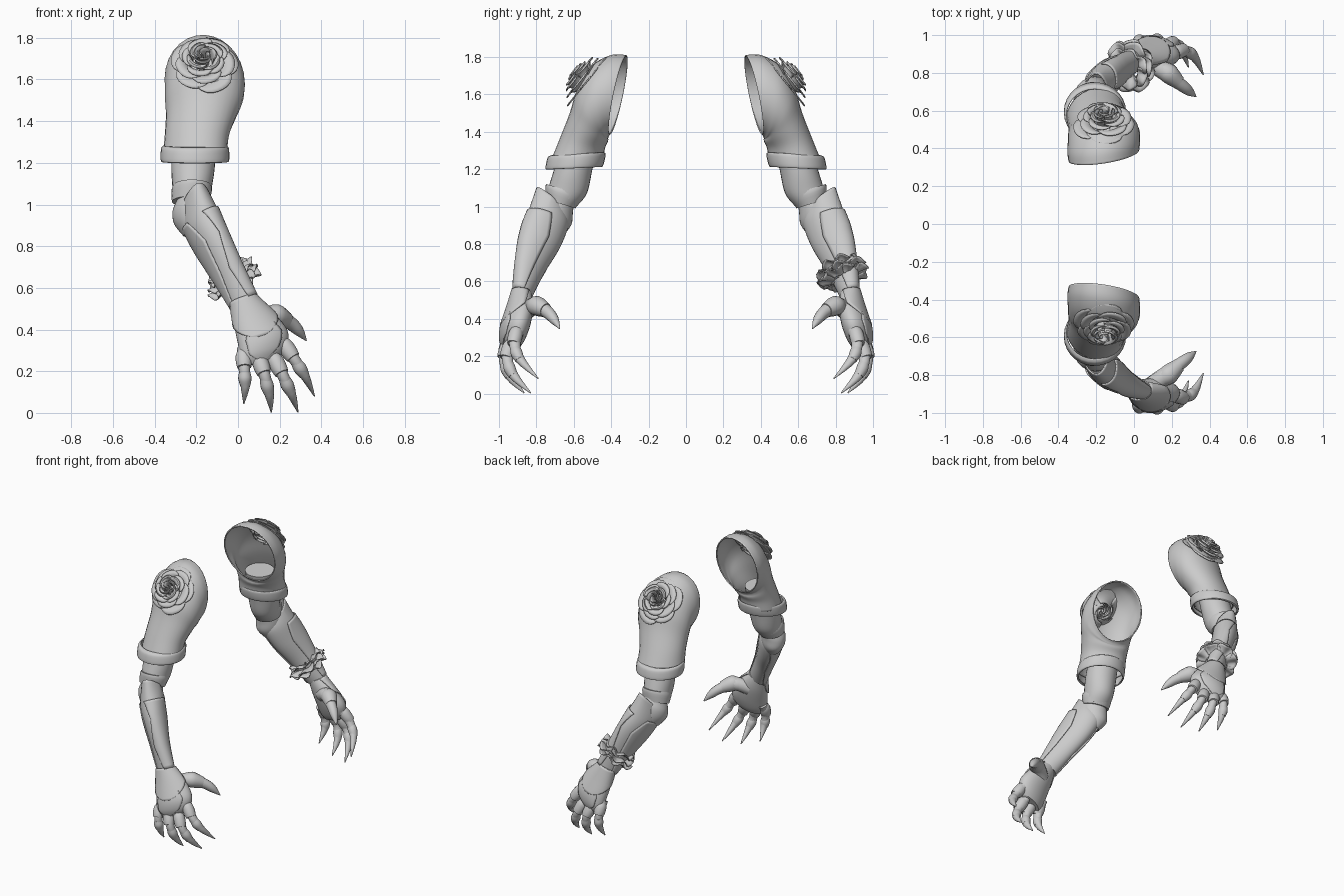
import bpy, math, random
from mathutils import Vector as V

if "Cube" in bpy.data.objects:
    bpy.data.objects.remove(bpy.data.objects["Cube"])

random.seed(3)
mat = bpy.data.materials.new("plain_grey")
mat.diffuse_color = (0.6, 0.6, 0.6, 1)
mat.use_nodes = True
mat.node_tree.nodes["Principled BSDF"].inputs["Base Color"].default_value = mat.diffuse_color


def make(name, verts, faces, thick=0.0, mirror=True, offset=-1):
    """Mesh object, optionally thickened and mirrored to the other arm."""
    me = bpy.data.meshes.new(name)
    me.from_pydata([tuple(v) for v in verts], [], faces)
    me.materials.append(mat)
    ob = bpy.data.objects.new(name, me)
    bpy.context.collection.objects.link(ob)
    bpy.ops.object.select_all(action='DESELECT')
    ob.select_set(True)
    bpy.context.view_layer.objects.active = ob
    bpy.ops.object.mode_set(mode='EDIT')
    bpy.ops.mesh.select_all(action='SELECT')
    bpy.ops.mesh.normals_make_consistent(inside=False)
    bpy.ops.object.mode_set(mode='OBJECT')
    bpy.ops.object.shade_smooth_by_angle(angle=math.radians(45))
    if thick:
        m = ob.modifiers.new("thickness", 'SOLIDIFY')
        m.thickness, m.offset = thick, offset
    if mirror:
        m = ob.modifiers.new("other_arm", 'MIRROR')
        m.use_axis = (False, True, False)
    return ob


def spline(rows, n):
    """Catmull-Rom through rows of vectors/numbers."""
    out = []
    for i in range(len(rows) - 1):
        p = [rows[max(0, min(len(rows) - 1, i + k))] for k in (-1, 0, 1, 2)]
        for j in range(n):
            t = j / n
            out.append([0.5 * (2 * b + (c - a) * t + (2 * a - 5 * b + 4 * c - d) * t * t
                               + (3 * b - a - 3 * c + d) * t ** 3) for a, b, c, d in zip(*p)])
    return out + [rows[-1]]


def rings(table, wdir):
    """Rows (outer point, inner point, half width) -> centre, v, u."""
    w = V(wdir).normalized()
    return [[(V(a) + V(b)) / 2, (V(a) - V(b)) / 2, w * h] for a, b, h in table]


def loft(name, rows, n=5, sides=28, caps=(True, True), thick=0, point=0):
    rows = spline(rows, n)
    vs, fs = [], []
    for k, (c, v, u) in enumerate(rows):
        p = point * max(0, 1 - k / 6)
        for i in range(sides):
            a = 2 * math.pi * i / sides
            co = math.cos(a)
            vs.append(c + v * (co * abs(co) ** p if co > 0 else co) + u * math.sin(a))
    for k in range(len(rows) - 1):
        for i in range(sides):
            j = (i + 1) % sides
            fs.append((k * sides + i, k * sides + j, (k + 1) * sides + j, (k + 1) * sides + i))
    if caps[0]:
        fs.append(tuple(range(sides)))
    if caps[1]:
        fs.append(tuple(range(len(vs) - sides, len(vs))))
    return make(name, vs, fs, thick)


def plate(name, rows, edges, grow=1.06, n=5, cols=12):
    """Thin armour plate over part of a loft; edges = angle range per row."""
    rows = spline(rows, n)
    ed = []
    for i in range(len(edges) - 1):
        ed += [[p + (q - p) * j / n for p, q in zip(edges[i], edges[i + 1])] for j in range(n)]
    ed.append(edges[-1])
    vs, w = [], cols + 1
    for (c, v, u), (a0, a1) in zip(rows, ed):
        for i in range(w):
            a = math.radians(a0 + (a1 - a0) * i / cols)
            vs.append(c + (v * math.cos(a) + u * math.sin(a)) * grow)
    fs = [(k * w + i, k * w + i + 1, (k + 1) * w + i + 1, (k + 1) * w + i)
          for k in range(len(rows) - 1) for i in range(cols)]
    return make(name, vs, fs, 0.008, offset=0)


def tube(name, pts, radii, n=4, flat=1.0):
    """Round tapered tube along points."""
    pts = [V(p) for p in pts]
    rows = []
    for i, p in enumerate(pts):
        d = (pts[min(i + 1, len(pts) - 1)] - pts[max(i - 1, 0)]).normalized()
        v = (V((0.2, -1, 0)) - d * V((0.2, -1, 0)).dot(d)).normalized()
        rows.append([p, v * radii[i], d.cross(v) * radii[i] * flat])
    return loft(name, rows, n, 14)


def petals(name, centre, axis, layers, mirror=True, wave=0.0):
    """Rings of cupped petals; layer = count, base r, rim r, base h, rim h, span."""
    ax = V(axis).normalized()
    e1 = ax.cross(V((1, 0, 0))).normalized()
    e2 = ax.cross(e1)
    vs, fs, S, T = [], [], 6, 10
    for li, (cnt, r0, r1, h0, h1, span) in enumerate(layers):
        for k in range(cnt):
            mid = 2 * math.pi * k / cnt + li * 0.8 + random.uniform(-0.1, 0.1)
            o, jit = len(vs), random.uniform(0.94, 1.06)
            for s in range(S + 1):
                for t in range(T + 1):
                    f, q = s / S, 2 * t / T - 1
                    f *= 1 - 0.35 * abs(q) ** 3
                    a = mid + q * span / 2
                    r = (r0 + (r1 - r0) * f ** 1.3) * jit - 0.012 * q
                    h = h0 + (h1 - h0) * (math.sin(f * 2.0) / 0.91) + wave * f * math.sin(q * 5 + k)
                    vs.append(V(centre) + ax * h + (e1 * math.cos(a) + e2 * math.sin(a)) * r)
            w = T + 1
            fs += [(o + s * w + t, o + s * w + t + 1, o + (s + 1) * w + t + 1, o + (s + 1) * w + t)
                   for s in range(S) for t in range(T)]
    return make(name, vs, fs, 0.006, mirror, 0)


# Puffed sleeve, open at the shoulder, and its hem
loft("sleeve", rings([
    ((-.16, -.32, 1.81), (-.16, -.405, 1.385), .19),
    ((-.16, -.40, 1.81), (-.16, -.415, 1.375), .195),
    ((-.16, -.50, 1.755), (-.16, -.42, 1.365), .193),
    ((-.165, -.575, 1.64), (-.17, -.42, 1.36), .185),
    ((-.18, -.62, 1.50), (-.18, -.42, 1.345), .168),
    ((-.20, -.675, 1.36), (-.195, -.435, 1.31), .155),
    ((-.205, -.72, 1.25), (-.205, -.445, 1.25), .155)], (1, -.15, -.05)),
    caps=(False, False), thick=.008)
loft("sleeve_hem", rings([
    ((-.208, -.715, 1.275), (-.205, -.435, 1.29), .152),
    ((-.208, -.738, 1.265), (-.205, -.43, 1.28), .162),
    ((-.208, -.748, 1.23), (-.205, -.435, 1.245), .165),
    ((-.208, -.75, 1.20), (-.205, -.445, 1.215), .163),
    ((-.208, -.735, 1.198), (-.205, -.455, 1.212), .152)], (1, 0, 0)),
    n=3, caps=(False, False), thick=.008)

# Upper arm, elbow collar and elbow
loft("upper_arm", rings([
    ((-.21, -.645, 1.40), (-.21, -.46, 1.38), .10),
    ((-.215, -.705, 1.20), (-.215, -.50, 1.20), .105),
    ((-.22, -.735, 1.10), (-.22, -.53, 1.07), .095),
    ((-.22, -.745, 1.04), (-.225, -.585, 1.00), .085)], (1, 0, 0)))
loft("elbow_collar", rings([
    ((-.22, -.748, 1.12), (-.22, -.545, 1.06), .092),
    ((-.22, -.752, 1.10), (-.225, -.56, 1.03), .097),
    ((-.225, -.75, 1.04), (-.23, -.592, .99), .09)], (1, 0, 0)), n=3)
loft("elbow", rings([
    ((-.22, -.75, 1.06), (-.23, -.60, 1.01), .07),
    ((-.22, -.77, 1.01), (-.235, -.605, .965), .088),
    ((-.21, -.78, .95), (-.235, -.612, .905), .085),
    ((-.19, -.78, .88), (-.215, -.65, .85), .06)], (.95, 0, .2)))

# Forearm guard with a raised point, plus a stepped outer plate
fore = rings([
    ((-.20, -.80, 1.10), (-.215, -.63, .94), .078),
    ((-.165, -.845, .97), (-.195, -.63, .89), .092),
    ((-.11, -.885, .86), (-.145, -.675, .78), .085),
    ((-.03, -.91, .70), (-.07, -.755, .65), .073),
    ((.035, -.925, .55), (.02, -.825, .515), .068)], (.88, 0, .47))
loft("forearm", fore, point=.8, caps=(False, True), thick=.008)
plate("forearm_plate", fore[1:], [(-5, 100), (15, 115), (-10, 110), (15, 100)], 1.04)
plate("forearm_side_plate", fore[1:], [(-150, -60), (-140, -35), (-150, -45), (-120, -60)], 1.03)

# Palm with wrist guard and hand-back plate
palm = rings([
    ((.03, -.925, .56), (.02, -.825, .53), .062),
    ((.075, -.955, .46), (.075, -.82, .45), .10),
    ((.115, -.985, .37), (.12, -.835, .36), .125),
    ((.12, -.99, .30), (.135, -.86, .29), .118),
    ((.12, -.975, .25), (.135, -.885, .25), .085)], (.93, .18, .28))
loft("palm", palm)
plate("wrist_guard", palm[:3], [(-120, 120), (-95, 95), (-8, 8)], 1.06)
plate("hand_back_plate", palm[1:], [(-15, 35), (-40, 50), (-35, 40), (-5, 5)], 1.03)

# Clawed fingers with pointed knuckle guards
fingers = {
    "little_finger": [(.025, -.925, .31), (.03, -.965, .22), (.035, -.955, .13), (.028, -.90, .045)],
    "ring_finger": [(.09, -.93, .29), (.125, -.97, .19), (.15, -.94, .09), (.16, -.865, .003)],
    "middle_finger": [(.16, -.92, .29), (.21, -.955, .19), (.255, -.92, .095), (.288, -.83, .003)],
    "index_finger": [(.20, -.89, .36), (.265, -.915, .265), (.32, -.885, .18), (.367, -.79, .08)]}
for name, p in fingers.items():
    tube(name, p, (.034, .031, .025, .003), flat=.9)
    a, b, c = V(p[0]), V(p[1]), V(p[2])
    out = V((0, -.008, 0))
    tube(name + "_knuckle_guard", [a + (a - b) * .1, a.lerp(b, .3) + out, a.lerp(b, .7) + out, b + out],
         (.012, .036, .039, .034))
    tube(name + "_joint_guard", [b.lerp(c, .25) + out, b.lerp(c, .6) + out, c + out * .5],
         (.026, .032, .024))
tube("thumb", [(.09, -.86, .44), (.17, -.80, .47), (.245, -.74, .435), (.29, -.705, .395), (.328, -.675, .347)],
     (.05, .046, .034, .026, .003))
tube("thumb_guard", [(.13, -.835, .475), (.18, -.80, .47), (.235, -.75, .445)], (.03, .053, .038))

# Shoulder rose: outer petals, cupped inner petals, bud
rose_axis = (0, -.78, .62)
petals("shoulder_rose", (-.16, -.505, 1.65), rose_axis, [
    (5, .06, .165, -.005, .03, 1.6),
    (5, .06, .14, .01, .06, 1.6),
    (5, .05, .112, .02, .085, 1.6),
    (4, .04, .082, .03, .10, 1.9),
    (3, .03, .055, .03, .11, 2.4),
    (2, .015, .03, .03, .115, 3.3)])

# Ruffled bracelet on the one wrist only
petals("wrist_ruffle", (-.025, .835, .645), (-.26, -.18, .47), [
    (7, .06, .135, -.04, -.025, 1.2),
    (6, .06, .14, -.01, .0, 1.3),
    (7, .06, .12, .015, .035, 1.2)], mirror=False, wave=.014)
